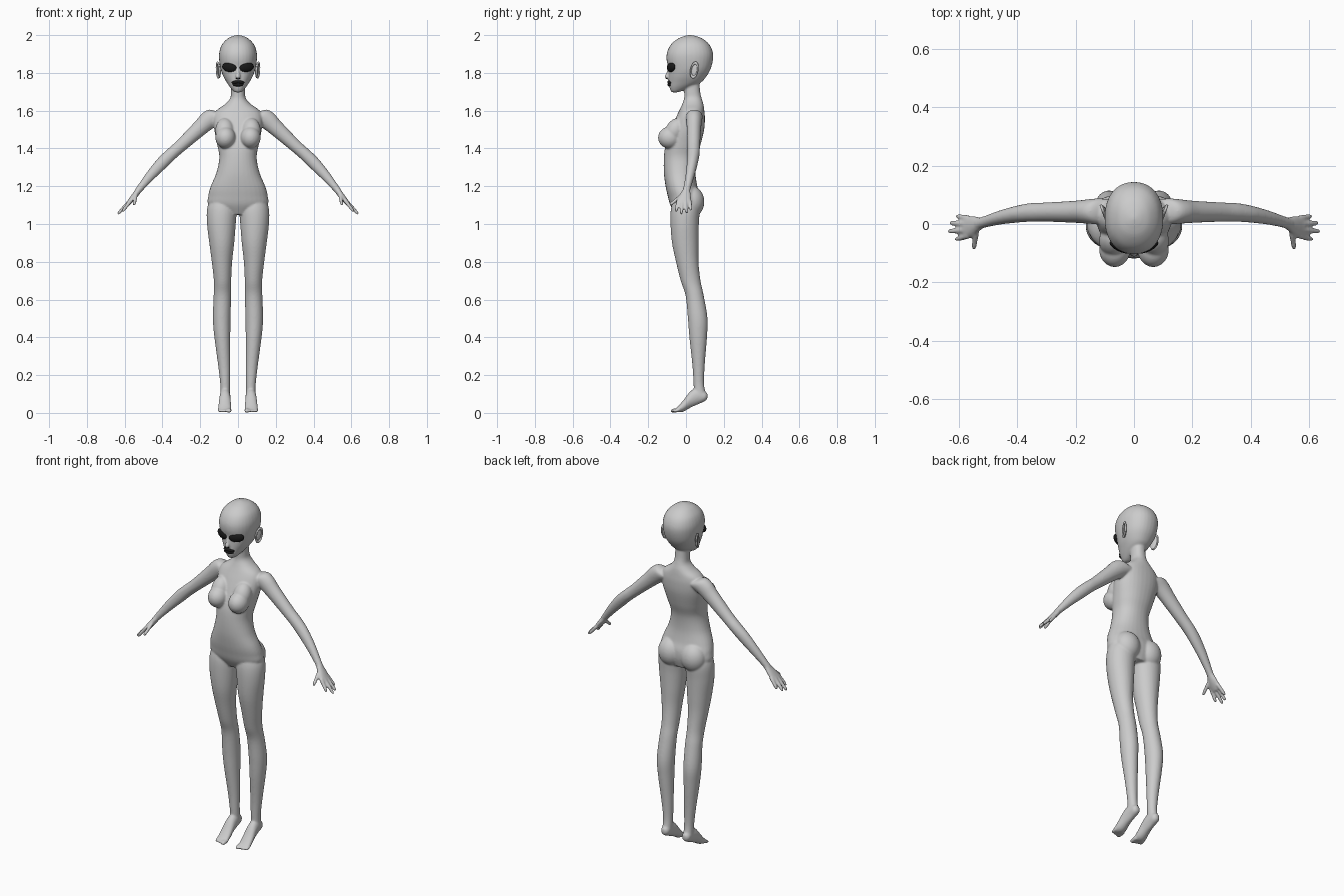
import bpy, bmesh, math
from mathutils import Vector, Matrix

X, Y, Z = Vector((1, 0, 0)), Vector((0, 1, 0)), Vector((0, 0, 1))


def spline(rows, sub=5):
    """Catmull-Rom through rows of numbers."""
    out, n = [], len(rows)
    for i in range(n - 1):
        p = [rows[max(0, min(n - 1, i + k))] for k in (-1, 0, 1, 2)]
        for s in range(sub):
            t = s / sub
            out.append([0.5 * (2 * b + (c - a) * t + (2 * a - 5 * b + 4 * c - d) * t * t
                               + (3 * b - a - 3 * c + d) * t ** 3) for a, b, c, d in zip(*p)])
    return out + [list(rows[-1])]


def tube(bm, rows, a, b, power=2.0, sides=(1,), seg=32):
    """Loft of superellipse rings; each row is x, y, z, radius along a, radius along b."""
    for side in sides:
        rings = []
        for x, y, z, ra, rb in spline(rows):
            ring = []
            for k in range(seg):
                t = 2 * math.pi * k / seg
                c, s = math.cos(t), math.sin(t)
                e = 2 / power
                p = (Vector((x, y, z)) + a * ra * math.copysign(abs(c) ** e, c)
                     + b * rb * math.copysign(abs(s) ** e, s))
                ring.append(bm.verts.new((p.x * side, p.y, p.z)))
            rings.append(ring)
        faces = [bm.faces.new(rings[0]), bm.faces.new(rings[-1])]
        for r0, r1 in zip(rings, rings[1:]):
            for k in range(seg):
                j = (k + 1) % seg
                faces.append(bm.faces.new((r0[k], r0[j], r1[j], r1[k])))
        bmesh.ops.recalc_face_normals(bm, faces=faces)


def stack(bm, rows, power=2.0, sides=(1,)):
    """Upright loft; each row is z, centre x, half width, front y, back y."""
    tube(bm, [(x, (f + k) / 2, z, w, (k - f) / 2) for z, x, w, f, k in rows], X, Y, power, sides)


def ball(bm, loc, radii, rot_z=0.0, rot_y=0.0, rot_x=0.0, sides=(1,)):
    for s in sides:
        m = (Matrix.Translation((loc[0] * s, loc[1], loc[2])) @ Matrix.Rotation(rot_z * s, 4, 'Z')
             @ Matrix.Rotation(rot_y * s, 4, 'Y') @ Matrix.Rotation(rot_x, 4, 'X')
             @ Matrix.Diagonal((*radii, 1)))
        bmesh.ops.create_uvsphere(bm, u_segments=32, v_segments=20, radius=1, matrix=m)


def finish(bm, name, mat=None):
    me = bpy.data.meshes.new(name)
    bm.to_mesh(me)
    bm.free()
    for p in me.polygons:
        p.use_smooth = True
    ob = bpy.data.objects.new(name, me)
    bpy.context.collection.objects.link(ob)
    if mat:
        me.materials.append(mat)
    return ob


BOTH = (1, -1)
black = bpy.data.materials.new("black")
black.diffuse_color = (0.01, 0.01, 0.01, 1)

body = bmesh.new()
# torso and neck
stack(body, [(1.05, 0, .08, -.055, .06), (1.10, 0, .155, -.083, .075), (1.15, 0, .157, -.097, .075),
             (1.20, 0, .144, -.108, .06), (1.27, 0, .115, -.117, .05), (1.35, 0, .099, -.117, .055),
             (1.42, 0, .11, -.108, .077), (1.50, 0, .126, -.08, .096), (1.56, 0, .13, -.055, .1),
             (1.60, 0, .115, -.036, .097), (1.635, 0, .068, -.02, .092), (1.665, 0, .042, -.01, .083),
             (1.70, 0, .037, -.01, .075), (1.77, 0, .037, -.015, .07)], 2.2)
# head
stack(body, [(1.697, 0, .012, -.072, -.045), (1.703, 0, .024, -.08, -.025), (1.725, 0, .043, -.088, .03),
             (1.75, 0, .06, -.091, .08), (1.78, 0, .077, -.092, .107), (1.82, 0, .092, -.093, .13),
             (1.87, 0, .1, -.103, .143), (1.91, 0, .099, -.1, .142), (1.95, 0, .085, -.08, .124),
             (1.98, 0, .057, -.045, .09), (1.994, 0, .03, -.012, .056), (2.0, 0, .008, .012, .028)], 2.2)
# nose
tube(body, [(0, -.088, 1.835, .007, .006), (0, -.095, 1.80, .009, .009),
            (0, -.102, 1.779, .013, .012), (0, -.096, 1.768, .008, .008)], X, Y)
# breasts
ball(body, (.066, -.086, 1.457), (.054, .062, .058), sides=BOTH)
ball(body, (.07, -.058, 1.495), (.05, .05, .07), rot_x=-.5, sides=BOTH)
# buttocks
ball(body, (.073, .03, 1.118), (.073, .067, .082), sides=BOTH)
# legs
stack(body, [(1.14, .085, .06, -.065, .06), (1.08, .086, .078, -.08, .072), (1.0, .088, .076, -.082, .068),
             (.9, .086, .066, -.074, .066), (.8, .085, .054, -.053, .066), (.7, .082, .046, -.028, .077),
             (.62, .083, .046, -.002, .094), (.5, .086, .047, .01, .114), (.4, .083, .042, .018, .111),
             (.25, .073, .032, .034, .099), (.15, .068, .026, .04, .096), (.09, .068, .026, .042, .108)],
      2.0, BOTH)
# feet
tube(body, [(.068, .114, .09, .01, .014), (.068, .1, .088, .023, .026), (.068, .065, .09, .027, .044),
            (.069, .025, .072, .03, .044), (.07, -.015, .036, .034, .03), (.071, -.04, .02, .034, .017),
            (.071, -.052, .015, .028, .011)], X, Z, sides=BOTH)
# toes
for i in range(5):
    x, tip, r = .046 + .0128 * i, -.08 + .0035 * i, .0115 if i == 0 else .0085
    tube(body, [(x, -.035, .016, r, r), (x, tip + .012, .0115, r, r), (x, tip, .009, r * .6, r * .6)],
         X, Z, sides=BOTH, seg=16)
# arms
across = Vector((.7, 0, .7))
tube(body, [(.09, .045, 1.57, .04, .04), (.12, .044, 1.57, .05, .044), (.155, .043, 1.55, .05, .042),
            (.2, .042, 1.509, .043, .038), (.3, .041, 1.417, .034, .033), (.35, .04, 1.373, .033, .032),
            (.4, .034, 1.325, .033, .029), (.46, .022, 1.26, .027, .024), (.51, .008, 1.2, .02, .02),
            (.535, .0, 1.168, .017, .02)], across, Y, sides=BOTH)
# palms
flat = Vector((.75, 0, .66))
tube(body, [(.525, .002, 1.18, .016, .02), (.545, -.004, 1.153, .016, .03), (.565, -.01, 1.128, .014, .037),
            (.582, -.011, 1.108, .011, .035)], flat, Y, sides=BOTH)
# fingers: base and tip of each
for base, tip in [((.565, .019, 1.125), (.609, .027, 1.073)), ((.575, -.001, 1.12), (.632, .004, 1.058)),
                  ((.575, -.021, 1.12), (.637, -.025, 1.052)), ((.567, -.04, 1.125), (.612, -.053, 1.066)),
                  ((.54, -.018, 1.155), (.55, -.086, 1.1))]:
    p, q = Vector(base), Vector(tip)
    d = (q - p).normalized()
    a = d.cross(Y).normalized()
    rows = [(*p.lerp(q, t), r, r) for t, r in ((0, .0105), (.5, .0098), (.88, .0085), (1, .005))]
    tube(body, rows, a, d.cross(a), sides=BOTH, seg=16)

ob = finish(body, "body")
rm = ob.modifiers.new("fuse", 'REMESH')
rm.mode, rm.voxel_size, rm.use_smooth_shade = 'VOXEL', .005, True
sm = ob.modifiers.new("soften", 'SMOOTH')
sm.factor, sm.iterations = .5, 7

# ears: flared shell with a rolled rim
ear = bmesh.new()
ball(ear, (.1, .044, 1.812), (.006, .02, .04), rot_z=-.35, rot_x=-.2, sides=BOTH)
for s in BOTH:
    turn = Matrix.Rotation(-.35 * s, 3, 'Z') @ Matrix.Rotation(-.2, 3, 'X')
    grid = []
    for i in range(32):
        u = 2 * math.pi * i / 32
        ring = []
        for j in range(10):
            v = 2 * math.pi * j / 10
            k = 1 + .22 * math.cos(v)
            p = turn @ Vector((.005 * math.sin(v) * s, .019 * math.cos(u) * k, .038 * math.sin(u) * k))
            ring.append(ear.verts.new(p + Vector((.106 * s, .044, 1.815))))
        grid.append(ring)
    for i in range(32):
        for j in range(10):
            n, m = (i + 1) % 32, (j + 1) % 10
            ear.faces.new((grid[i][j], grid[n][j], grid[n][m], grid[i][m]))
bmesh.ops.recalc_face_normals(ear, faces=ear.faces)
finish(ear, "ears")

# eyes
eyes = bmesh.new()
ball(eyes, (.046, -.079, 1.83), (.041, .016, .025), rot_z=.42, rot_y=-.12, sides=BOTH)
finish(eyes, "eyes", black)

# lips and nostrils
lips = bmesh.new()
ball(lips, (.011, -.087, 1.751), (.024, .011, .009), rot_z=.25, rot_y=.15, sides=BOTH)
ball(lips, (0, -.086, 1.739), (.03, .012, .011))
finish(lips, "lips", black)
nostrils = bmesh.new()
ball(nostrils, (.007, -.103, 1.771), (.005, .005, .003), sides=BOTH)
finish(nostrils, "nostrils", black)
